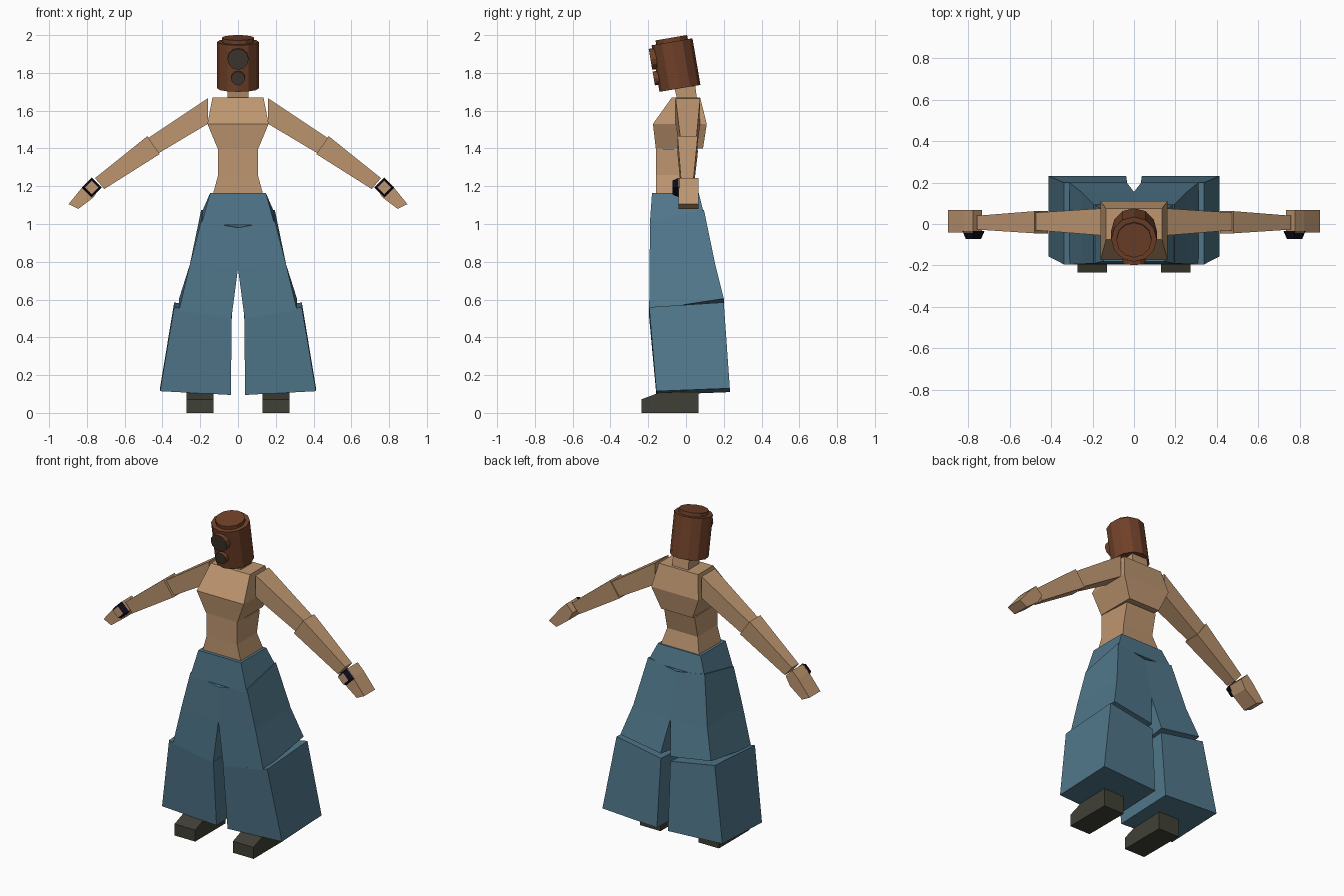
import bpy, bmesh, math
from mathutils import Matrix

if "Cube" in bpy.data.objects:
    bpy.data.objects.remove(bpy.data.objects["Cube"])


def material(name, rgb):
    m = bpy.data.materials.new(name)
    lin = [((c / 255 + 0.055) / 1.055) ** 2.4 if c > 10 else c / 255 / 12.92 for c in rgb]
    m.diffuse_color = (*lin, 1)
    m.use_nodes = True
    m.node_tree.nodes["Principled BSDF"].inputs["Base Color"].default_value = m.diffuse_color
    return m


SKIN = material("tan skin", (190, 150, 112))
CLOTH = material("blue cloth", (80, 119, 139))
BROWN = material("brown mask", (112, 65, 41))
LENS = material("dark lens", (66, 55, 47))
BOOT = material("dark boot", (64, 64, 54))
BAND = material("black band", (12, 11, 26))


def finish(name, bm, *mats):
    bmesh.ops.recalc_face_normals(bm, faces=bm.faces)
    me = bpy.data.meshes.new(name)
    bm.to_mesh(me)
    bm.free()
    for m in mats:
        me.materials.append(m)
    ob = bpy.data.objects.new(name, me)
    bpy.context.collection.objects.link(ob)
    return ob


def skin_rings(rings):
    """Join four-point rings into a closed block."""
    bm = bmesh.new()
    vs = [[bm.verts.new(p) for p in r] for r in rings]
    for a, b in zip(vs, vs[1:]):
        for i in range(4):
            j = (i + 1) % 4
            bm.faces.new((a[i], a[j], b[j], b[i]))
    bm.faces.new(vs[0])
    bm.faces.new(vs[-1])
    return bm


def limb(name, mat, rings, s=1):
    """Ring: inner x, inner z, outer x, outer z, front y, back y, back lift."""
    pts = []
    for xi, zi, xo, zo, yf, yb, dz in rings:
        pts.append([(s * xi, yf, zi), (s * xo, yf, zo),
                    (s * xo, yb, zo + dz), (s * xi, yb, zi + dz)])
    return finish(name, skin_rings(pts), mat)


def trunk(name, mat, rows):
    """Row: half width, z, front y, back y, back lift."""
    return limb(name, mat, [(-w, z, w, z, f, b, d) for w, z, f, b, d in rows])


# Torso and waist
trunk("chest", SKIN, [(0.135, 1.67, -0.075, 0.075, 0), (0.162, 1.53, -0.175, 0.11, 0),
                      (0.108, 1.40, -0.16, 0.09, 0)])
trunk("abdomen", SKIN, [(0.105, 1.40, -0.158, 0.065, -0.01), (0.105, 1.26, -0.158, 0.035, 0),
                        (0.132, 1.16, -0.16, 0.06, 0)])
trunk("neck", SKIN, [(0.055, 1.76, -0.07, 0.045, 0), (0.055, 1.65, -0.045, 0.06, 0)])
trunk("waistband", CLOTH, [(0.147, 1.165, -0.18, 0.067, 0), (0.195, 0.995, -0.192, 0.095, 0.06)])

for side, s in (("left", 1), ("right", -1)):
    # Arms
    limb(side + "_upper_arm", SKIN, [(0.16, 1.53, 0.16, 1.665, -0.055, 0.075, 0),
                                     (0.42, 1.375, 0.475, 1.455, -0.03, 0.055, 0)], s)
    limb(side + "_forearm", SKIN, [(0.415, 1.37, 0.48, 1.465, -0.045, 0.062, 0),
                                   (0.708, 1.185, 0.757, 1.243, -0.027, 0.04, 0)], s)
    limb(side + "_hand", SKIN, [(0.733, 1.197, 0.777, 1.243, -0.04, 0.067, 0),
                                (0.762, 1.143, 0.82, 1.2, -0.04, 0.067, 0),
                                (0.845, 1.08, 0.897, 1.105, -0.04, 0.067, 0)], s)

    # Wrist band plate with a lighter centre on its front
    rings = []
    for y, r in ((-0.035, 0.053), (-0.072, 0.037)):
        rings.append([(s * (0.775 + r * dx), y, 1.193 + r * dz)
                      for dx, dz in ((0, 1), (1, 0), (0, -1), (-1, 0))])
    bm = skin_rings(rings)
    bm.faces.ensure_lookup_table()
    front = min(bm.faces, key=lambda f: f.calc_center_median().y)
    bmesh.ops.inset_individual(bm, faces=[front], thickness=0.011)
    front.material_index = 1
    finish(side + "_wrist_band", bm, BAND, SKIN)

    # Wide trouser legs
    limb(side + "_thigh", CLOTH, [(0, 0.98, 0.195, 1.015, -0.19, 0.095, 0.06),
                                  (0, 0.765, 0.255, 0.785, -0.193, 0.155, 0),
                                  (0.035, 0.50, 0.312, 0.545, -0.195, 0.2, 0.06)], s)
    limb(side + "_shin", CLOTH, [(0.033, 0.505, 0.338, 0.56, -0.195, 0.2, 0.025),
                                 (0.038, 0.095, 0.413, 0.115, -0.157, 0.232, 0.015)], s)
    # Boots with a sloping toe
    limb(side + "_boot", BOOT, [(0.13, 0, 0.272, 0, -0.235, 0.065, 0),
                                (0.13, 0.072, 0.272, 0.072, -0.235, 0.065, 0.04),
                                (0.13, 0.108, 0.272, 0.108, -0.14, 0.065, 0.004)], s)

# Masked head, tilted forward
TILT = Matrix.Translation((0, -0.032, 1.718)) @ Matrix.Rotation(math.radians(9.7), 4, "X")


def drum(name, r, depth, place, mats, sides=12):
    bm = bmesh.new()
    bmesh.ops.create_cone(bm, cap_ends=True, segments=sides, radius1=r, radius2=r, depth=depth)
    if len(mats) > 1:
        for f in bm.faces:
            f.material_index = int(f.normal.z > 0.9)
    bm.transform(TILT @ place)
    finish(name, bm, *mats)


drum("mask_head", 0.11, 0.25, Matrix.Translation((0, 0, 0.125)), [BROWN])
drum("mask_cap", 0.085, 0.03, Matrix.Translation((0, 0, 0.257)), [BROWN])
for name, r, h in (("large_lens", 0.056, 0.178), ("small_filter", 0.037, 0.075)):
    place = Matrix.Translation((0, -0.107, h)) @ Matrix.Rotation(math.pi / 2, 4, "X")
    drum(name, r, 0.042, place, [BROWN, LENS])
